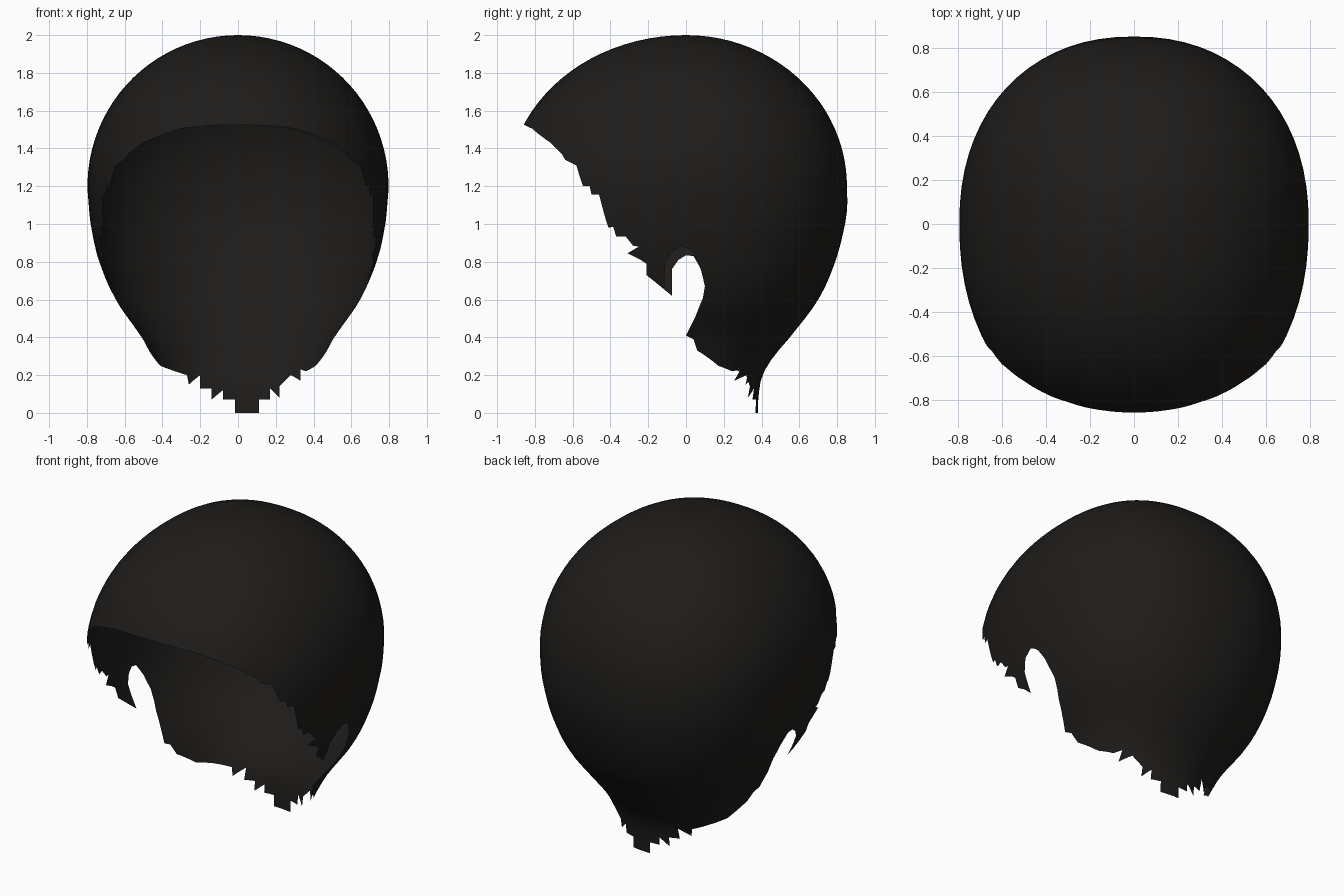
import bpy, bmesh
from math import sin, cos, asin, acos, pi, hypot
from mathutils import Vector
from mathutils.geometry import delaunay_2d_cdt

if "Cube" in bpy.data.objects:
    bpy.data.objects.remove(bpy.data.objects["Cube"])

N = 2.2                      # superellipse power of the horizontal sections
ZC, H = 1.2, 0.8             # widest level and dome height

# lower sections: z -> half width, front depth, back depth
ROWS = [(-0.1, .33, .5, .38), (0, .37, .52, .38), (.1, .39, .55, .385), (.2, .42, .6, .405),
        (.3, .46, .65, .465), (.4, .51, .68, .55), (.6, .65, .75, .70), (.8, .735, .83, .79),
        (1.0, .78, .91, .842), (1.1, .79, .93, .854), (1.2, .797, .94, .852)]


def section(u):
    if u >= 0:
        c = cos(u)
        return .797 * c, .94 * c, .852 * c
    z = ZC + H * u
    i = max(0, min(len(ROWS) - 2, sum(r[0] <= z for r in ROWS) - 1))
    r = [ROWS[max(0, min(len(ROWS) - 1, k))] for k in (i - 1, i, i + 1, i + 2)]
    d = r[2][0] - r[1][0]
    t = (z - r[1][0]) / d
    out = []
    for k in (1, 2, 3):
        m0 = d * (r[2][k] - r[0][k]) / (r[2][0] - r[0][0])
        m1 = 0 if r[3] is r[2] else d * (r[3][k] - r[1][k]) / (r[3][0] - r[1][0])
        out.append((2*t**3 - 3*t*t + 1) * r[1][k] + (t**3 - 2*t*t + t) * m0
                   + (3*t*t - 2*t**3) * r[2][k] + (t**3 - t*t) * m1)
    return out


def power(v, p):
    return (1 if v >= 0 else -1) * abs(v) ** p


def surface(a, u):
    w, f, b = section(u)
    c = cos(a)
    z = ZC + H * (sin(u) if u > 0 else u)
    return (w * power(sin(a), 2 / N), -(f if c > 0 else b) * power(c, 2 / N), z)


def level(z):
    return asin(min(1, (z - ZC) / H)) if z > ZC else (z - ZC) / H


def by_y(y, z):              # hairline point read from the side
    w, f, b = section(level(z))
    c = max(-1, min(1, -y / (f if y < 0 else b)))
    return acos(power(c, N / 2)), level(z)


def by_x(x, z, back):        # hairline point read from the front
    a = asin(min(1, x / section(level(z))[0]) ** (N / 2))
    return (pi - a if back else a), level(z)


# hairline pieces: forehead (x, z), temple, ear, neck side (y, z), nape (x, z)
forehead = [(0, 1.525), (.15, 1.522), (.3, 1.505), (.42, 1.465), (.5, 1.43), (.58, 1.37)]
temple = [(-.64, 1.34), (-.58, 1.31), (-.545, 1.2), (-.51, 1.2), (-.5, 1.155), (-.46, 1.155),
          (-.41, .98), (-.385, .985), (-.37, .935), (-.32, .935), (-.28, .885), (-.25, .88),
          (-.31, .845), (-.24, .81), (-.21, .79), (-.21, .73)]
ear_right = [(-.16, .70), (-.115, .66), (-.115, .78), (-.08, .85), (-.02, .885), (.03, .86), (.07, .79)]
ear_left = [(-.16, .69), (-.075, .62), (-.075, .76), (-.04, .81), (0, .835), (.04, .83), (.08, .76)]
neck = [(.1, .67), (.09, .61), (.05, .51), (0, .41), (.04, .39), (.06, .33), (.12, .29), (.17, .25)]
nape_right = [(.36, .22), (.33, .23), (.33, .17), (.28, .2), (.22, .14), (.22, .08),
              (.17, .13), (.17, .07), (.11, .07), (.11, 0), (0, 0)]
nape_left = [(.36, .23), (.27, .2), (.26, .15), (.2, .2), (.2, .13), (.14, .13), (.14, .07),
             (.08, .12), (.08, .07), (.015, .07), (.015, 0), (0, 0)]


def hairline(ear, nape):
    pts = [by_x(x, z, False) for x, z in forehead]
    pts += [by_y(y, z) for y, z in temple + ear + neck]
    pts += [by_x(x, z, True) for x, z in nape]
    fine = []
    for p, q in zip(pts, pts[1:]):
        n = max(1, int(hypot(q[0] - p[0], q[1] - p[1]) / .05))
        fine += [(p[0] + (q[0] - p[0]) * k / n, p[1] + (q[1] - p[1]) * k / n) for k in range(n)]
    return fine + [(pi, level(0))]


# outline of the cap unrolled to (angle, level)
COLS, RINGS = 72, 44
u0, u1 = level(0), pi / 2
us = [u0 + (u1 - u0) * j / RINGS for j in range(RINGS + 1)]
angs = [-pi + 2 * pi * i / COLS for i in range(COLS + 1)]
left = [(-a, u) for a, u in hairline(ear_left, nape_left)]
right = hairline(ear_right, nape_right)
outline = left[::-1] + right[1:]
outline += [(pi, u) for u in us[1:]]
outline += [(a, u1) for a in angs[-2::-1]]
outline += [(-pi, u) for u in us[-2:0:-1]]
n = len(outline)
grid = [(a, u) for a in angs[1:-1] for u in us[1:-1]]
verts, _, faces, *_ = delaunay_2d_cdt([Vector(p) for p in outline + grid], [],
                                      [list(range(n))], 1, 1e-5)

# wrap the trimmed sheet round the head
bm = bmesh.new()
bv = [bm.verts.new(surface(v.x, v.y)) for v in verts]
for f in faces:
    bm.faces.new([bv[i] for i in f])
bmesh.ops.remove_doubles(bm, verts=bm.verts, dist=.0015)
mesh = bpy.data.meshes.new("hair_cap")
bm.to_mesh(mesh)
bm.free()
for p in mesh.polygons:
    p.use_smooth = True
hair = bpy.data.objects.new("hair_cap", mesh)
bpy.context.collection.objects.link(hair)

mat = bpy.data.materials.new("dark_hair")
mat.diffuse_color = (.013, .012, .011, 1)
mat.use_nodes = True
mat.node_tree.nodes["Principled BSDF"].inputs["Base Color"].default_value = mat.diffuse_color
mesh.materials.append(mat)
